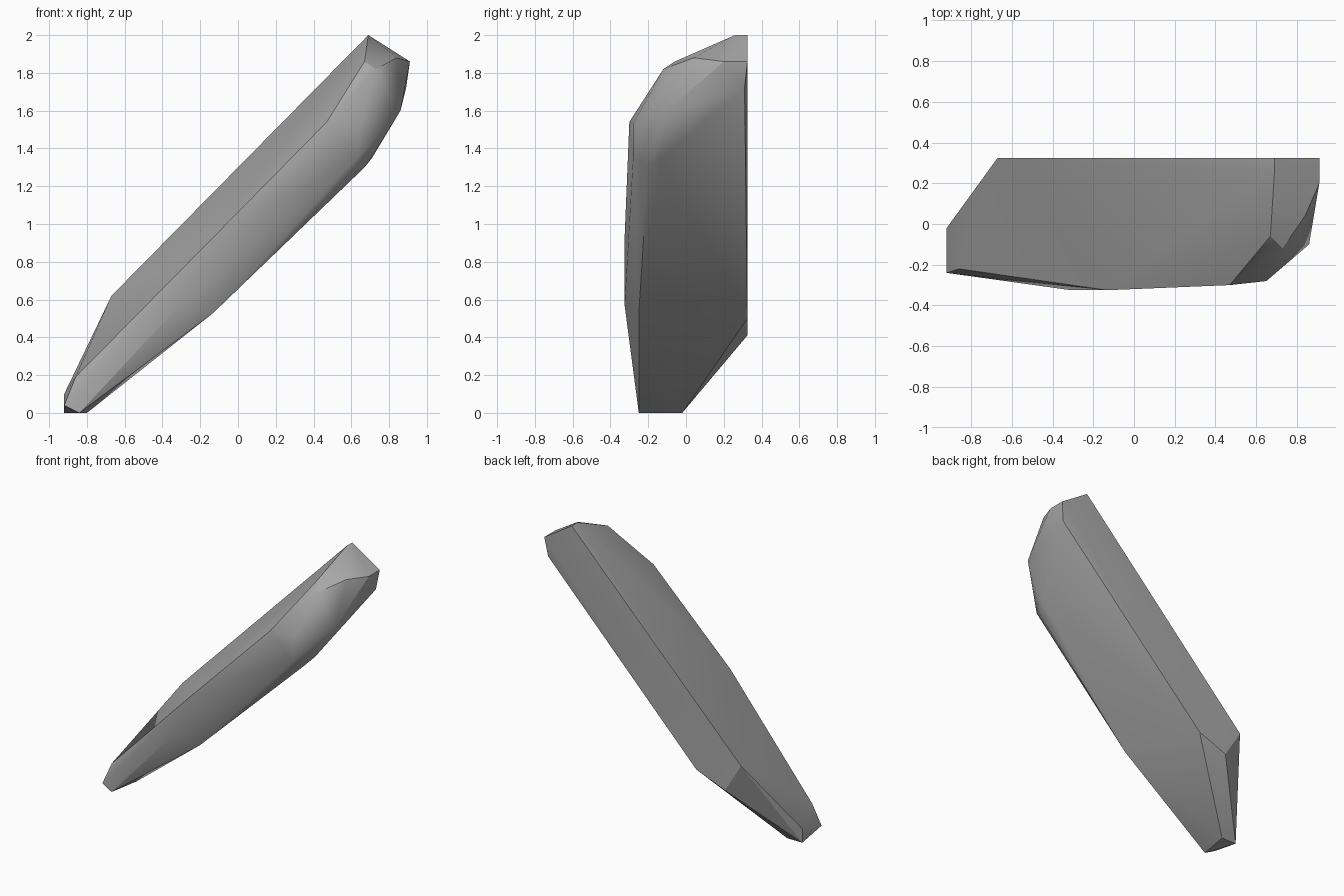
import bpy
import bmesh
import math

# Remove the default object
cube = bpy.data.objects.get("Cube")
if cube:
    bpy.data.objects.remove(cube, do_unlink=True)

# Single stone colour
stone = bpy.data.materials.new("stone_grey")
stone.use_nodes = True
grey = (0.4, 0.4, 0.4, 1.0)
stone.diffuse_color = grey
stone.node_tree.nodes["Principled BSDF"].inputs["Base Color"].default_value = grey


def make_hull(name, corner_groups, material):
    """Build a faceted solid wrapped tightly around its corner groups."""
    bm = bmesh.new()
    for group in corner_groups:
        for corner in group:
            bm.verts.new(corner)
    result = bmesh.ops.convex_hull(bm, input=bm.verts[:])
    unused = [v for v in bm.verts if not v.link_faces]
    bmesh.ops.delete(bm, geom=unused, context="VERTS")
    bmesh.ops.dissolve_limit(bm, angle_limit=math.radians(1),
                             verts=bm.verts[:], edges=bm.edges[:])
    bmesh.ops.recalc_face_normals(bm, faces=bm.faces[:])
    mesh = bpy.data.meshes.new(name)
    bm.to_mesh(mesh)
    bm.free()
    mesh.materials.append(material)
    obj = bpy.data.objects.new(name, mesh)
    bpy.context.collection.objects.link(obj)
    return obj


# Flat back side of the slab
back_side = [(-0.67, 0.325, 0.62), (0.69, 0.325, 2.0), (0.91, 0.325, 1.86),
             (0.89, 0.31, 1.72), (-0.31, 0.325, 0.5), (-0.54, 0.325, 0.41)]

# Chipped upper end
upper_end = [(0.69, 0.26, 2.0), (0.67, -0.06, 1.86), (0.73, -0.12, 1.82),
             (0.84, 0.04, 1.88), (0.91, 0.2, 1.86), (0.86, -0.1, 1.6)]

# Front ridge and lower front edge
front_side = [(0.47, -0.3, 1.54), (0.65, -0.28, 1.53), (0.63, -0.28, 1.35),
              (-0.13, -0.325, 0.93), (-0.31, -0.325, 0.57),
              (0.71, -0.13, 1.35), (0.67, -0.2, 1.3), (-0.13, -0.25, 0.53)]

# Narrow foot resting on the ground
foot = [(-0.86, -0.22, 0.19), (-0.92, -0.24, 0.04), (-0.84, -0.25, 0.0),
        (-0.8, -0.02, 0.0), (-0.92, -0.02, 0.0), (-0.92, -0.02, 0.1)]

slab = make_hull("rock_slab", [back_side, upper_end, front_side, foot], stone)

# Soft facets with crisp ridges
bpy.ops.object.select_all(action="DESELECT")
slab.select_set(True)
bpy.context.view_layer.objects.active = slab
bpy.ops.object.shade_smooth_by_angle(angle=math.radians(30))
